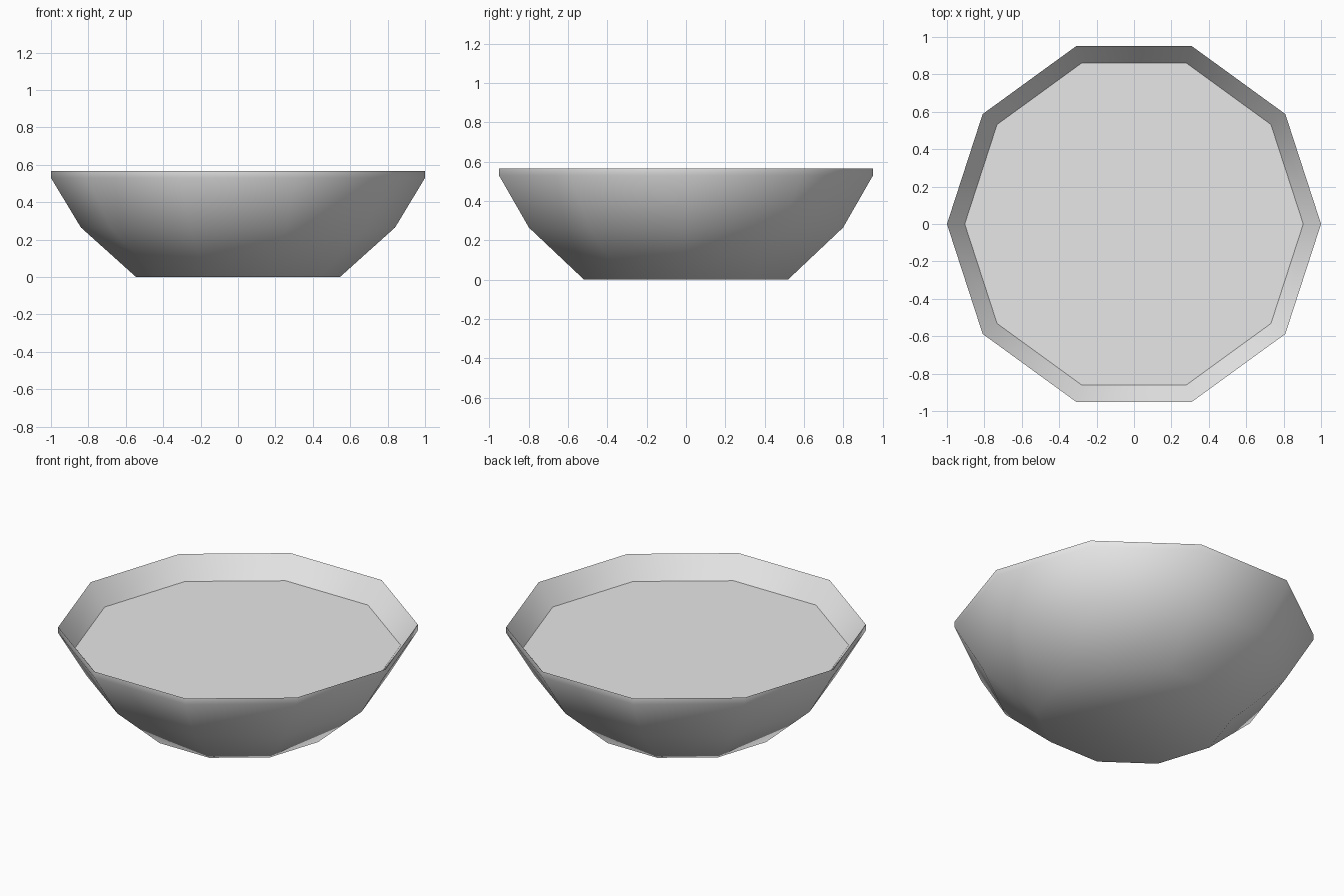
import bpy
import bmesh
from math import cos, sin, pi, radians

SIDES = 10

default = bpy.data.objects.get("Cube")
if default:
    bpy.data.objects.remove(default)

grey = bpy.data.materials.new("light_grey")
grey.use_nodes = True
colour = (0.8, 0.8, 0.8, 1)
grey.diffuse_color = colour
grey.node_tree.nodes["Principled BSDF"].inputs["Base Color"].default_value = colour


def ring(bm, radius, z):
    """A ring of vertices with one corner on +x."""
    angles = [2 * pi * i / SIDES for i in range(SIDES)]
    return [bm.verts.new((radius * cos(a), radius * sin(a), z)) for a in angles]


def finish(bm, name):
    mesh = bpy.data.meshes.new(name)
    bm.to_mesh(mesh)
    bm.free()
    mesh.materials.append(grey)
    obj = bpy.data.objects.new(name, mesh)
    bpy.context.collection.objects.link(obj)
    return obj


# Bowl: closed base, flaring wall, short upright lip, then the inner wall
profile = [(0.545, 0), (0.84, 0.265), (1, 0.53), (1, 0.567), (0.905, 0.44)]
bm = bmesh.new()
rings = [ring(bm, r, z) for r, z in profile]
bm.faces.new(list(reversed(rings[0])))
for low, high in zip(rings, rings[1:]):
    for i in range(SIDES):
        j = (i + 1) % SIDES
        bm.faces.new((low[i], low[j], high[j], high[i]))
bowl = finish(bm, "bowl")

# Smooth outside and inside, with only the thin rim kept sharp
bpy.ops.object.select_all(action="DESELECT")
bowl.select_set(True)
bpy.context.view_layer.objects.active = bowl
bpy.ops.object.shade_smooth_by_angle(angle=radians(60))

# Flat filling inside the bowl
bm = bmesh.new()
bm.faces.new(ring(bm, 0.905, 0.44))
finish(bm, "filling_surface")
